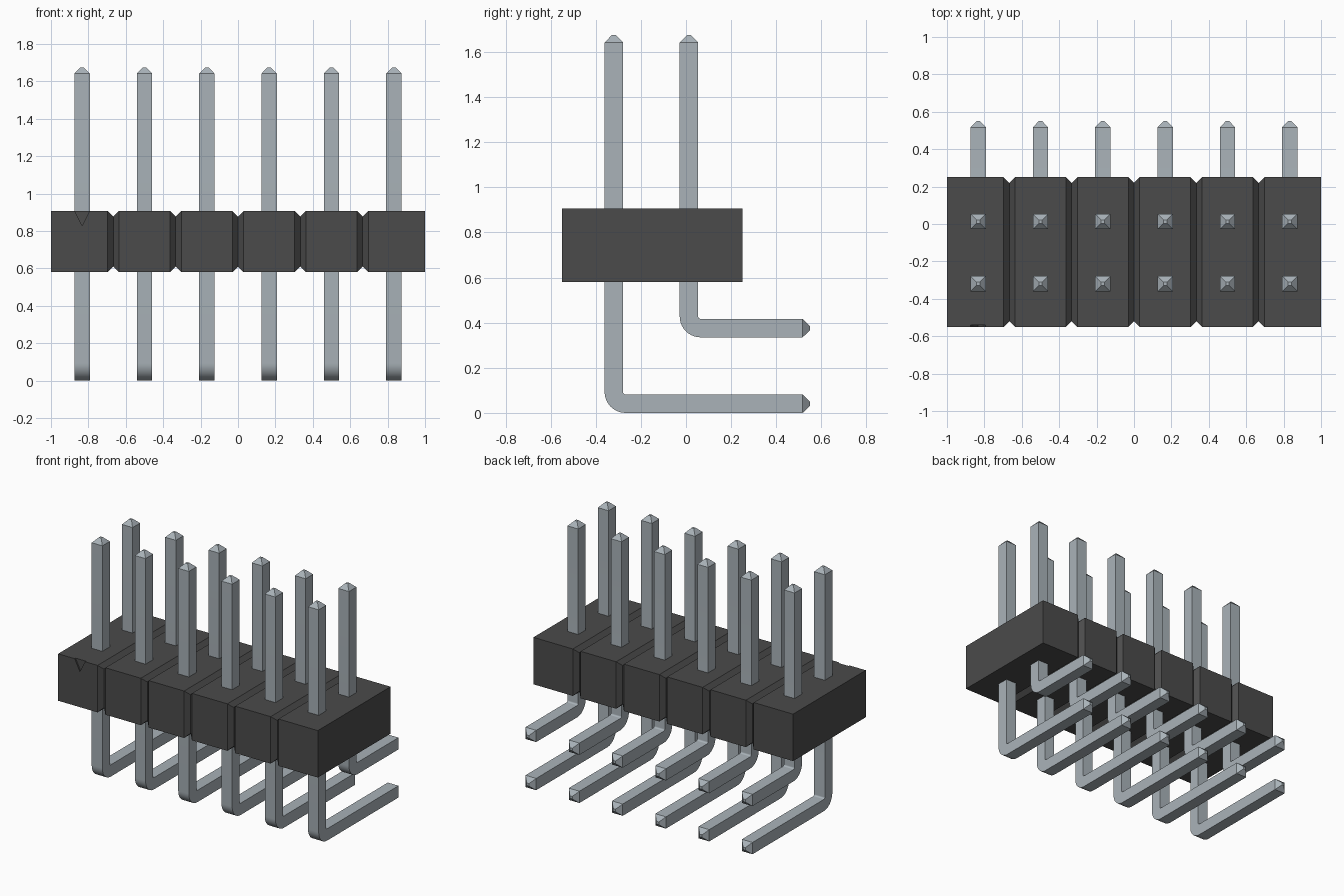
import bpy, bmesh, math
from mathutils import Vector

cube = bpy.data.objects.get("Cube")
if cube:
    bpy.data.objects.remove(cube, do_unlink=True)


def material(name, rgb, metallic=0.0):
    m = bpy.data.materials.new(name)
    m.diffuse_color = (*rgb, 1)
    m.use_nodes = True
    m.node_tree.nodes["Principled BSDF"].inputs["Base Color"].default_value = (*rgb, 1)
    return m


def loft_mesh(name, rings, mat):
    """Skin a series of four-cornered rings and cap both ends."""
    bm = bmesh.new()
    loops = [[bm.verts.new(p) for p in ring] for ring in rings]
    for a, b in zip(loops, loops[1:]):
        for i in range(4):
            j = (i + 1) % 4
            bm.faces.new((a[i], a[j], b[j], b[i]))
    bm.faces.new(loops[0])
    bm.faces.new(loops[-1])
    bmesh.ops.recalc_face_normals(bm, faces=bm.faces)
    mesh = bpy.data.meshes.new(name)
    bm.to_mesh(mesh)
    bm.free()
    mesh.materials.append(mat)
    return mesh


def add_object(name, mesh):
    ob = bpy.data.objects.new(name, mesh)
    bpy.context.collection.objects.link(ob)
    return ob


plastic = material("black plastic", (0.07, 0.07, 0.07))
metal = material("grey metal", (0.40, 0.45, 0.485))

COLUMNS = 6
PITCH = 2 / COLUMNS
Y0, Y1, Z0, Z1 = -0.55, 0.25, 0.58, 0.907
GROOVE = 0.03


# Housing: one bar with a V groove running around it between columns
def housing_ring(x, inset):
    return [(x, Y0 + inset, Z0 + inset), (x, Y1 - inset, Z0 + inset),
            (x, Y1 - inset, Z1 - inset), (x, Y0 + inset, Z1 - inset)]


rings = [housing_ring(-1, 0)]
for i in range(1, COLUMNS):
    x = -1 + i * PITCH
    rings += [housing_ring(x - GROOVE, 0), housing_ring(x, GROOVE), housing_ring(x + GROOVE, 0)]
rings.append(housing_ring(1, 0))
housing = add_object("housing", loft_mesh("housing", rings, plastic))

# First-pin marker: shallow triangular notch cut in the front face
mx = -1 + PITCH / 2
bm = bmesh.new()
sides = []
for y in (Y0 - 0.05, Y0 + 0.01):
    sides.append([bm.verts.new(p) for p in
                  ((mx - 0.06, y, Z1 + 0.04), (mx + 0.06, y, Z1 + 0.04), (mx, y, Z1 - 0.08))])
for s in sides:
    bm.faces.new(s)
for i in range(3):
    j = (i + 1) % 3
    bm.faces.new((sides[0][i], sides[0][j], sides[1][j], sides[1][i]))
bmesh.ops.recalc_face_normals(bm, faces=bm.faces)
cut_mesh = bpy.data.meshes.new("marker_cutter")
bm.to_mesh(cut_mesh)
bm.free()
cut_mesh.materials.append(plastic)
cutter = add_object("marker_cutter", cut_mesh)
cutter.hide_render = True
mod = housing.modifiers.new("marker_notch", 'BOOLEAN')
mod.operation = 'DIFFERENCE'
mod.solver = 'EXACT'
mod.object = cutter
bpy.context.view_layer.objects.active = housing
bpy.ops.object.modifier_apply(modifier=mod.name)
bpy.data.objects.remove(cutter, do_unlink=True)

# Pins: square wire swept down, around a bend and out to the back
HALF, TIP, TAPER = 0.041, 0.009, 0.033
TOP, BACK, BEND, STEPS = 1.675, 0.55, 0.052, 10


def pin_mesh(name, y, z):
    def ring(cy, cz, angle, half):
        # angle 0 = wire runs vertically, 90 degrees = wire runs to the back
        n = Vector((0, math.cos(angle), math.sin(angle))) * half
        c = Vector((0, cy, cz))
        s = Vector((half, 0, 0))
        return [c - s - n, c + s - n, c + s + n, c - s + n]

    quarter = math.pi / 2
    path = [ring(y, TOP, 0, TIP), ring(y, TOP - TAPER, 0, HALF)]
    for i in range(STEPS + 1):
        a = quarter * i / STEPS
        path.append(ring(y + BEND * (1 - math.cos(a)), z + BEND * (1 - math.sin(a)), a, HALF))
    path += [ring(BACK - TAPER, z, quarter, HALF), ring(BACK, z, quarter, TIP)]
    return loft_mesh(name, path, metal)


pins = []
for row, y, z in (("front_row_pin", -0.32, 0.041), ("back_row_pin", 0.013, 0.376)):
    mesh = pin_mesh(row, y, z)
    for i in range(COLUMNS):
        pin = add_object(f"{row}_{i + 1}", mesh)
        pin.location.x = -1 + (i + 0.5) * PITCH
        pins.append(pin)

# Smooth only the rounded bends
bpy.ops.object.select_all(action='DESELECT')
for pin in pins:
    pin.select_set(True)
bpy.context.view_layer.objects.active = pins[0]
bpy.ops.object.shade_smooth_by_angle(angle=math.radians(25))
